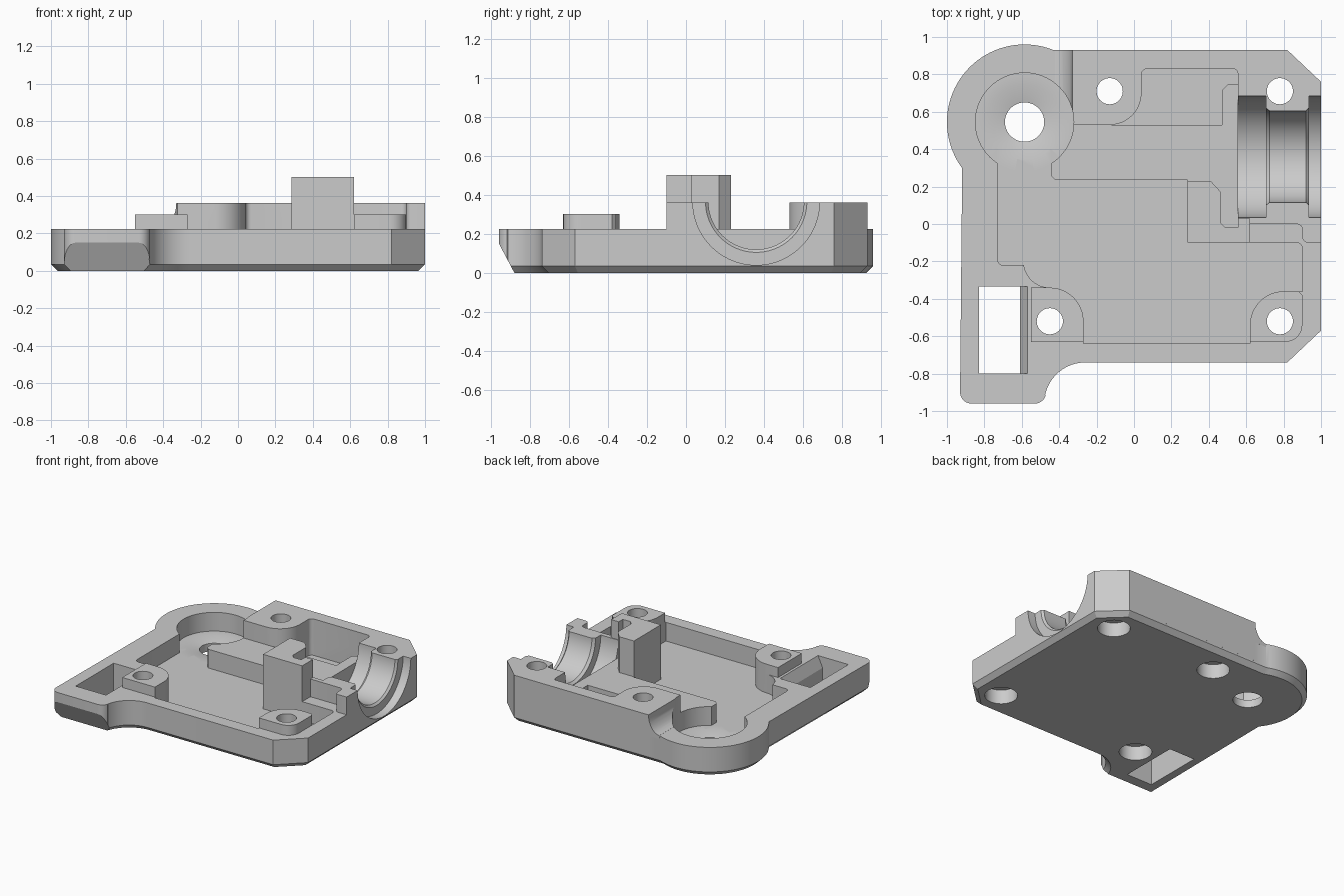
import bpy, bmesh
from math import sin, cos, radians, tau
from mathutils import Vector

cube = bpy.data.objects.get("Cube")
if cube:
    bpy.data.objects.remove(cube, do_unlink=True)

grey = bpy.data.materials.new("plain grey")
grey.use_nodes = True
colour = (0.6, 0.6, 0.6, 1)
grey.diffuse_color = colour
grey.node_tree.nodes["Principled BSDF"].inputs["Base Color"].default_value = colour


def arc(cx, cy, r, start, end, n=12, stretch=1):
    angles = [radians(start + (end - start) * i / n) for i in range(n + 1)]
    return [(cx + r * cos(a), cy + r * stretch * sin(a)) for a in angles]


def inset(outline, d):
    """Move a counter-clockwise outline inwards by d with mitred corners."""
    result = []
    for i, point in enumerate(outline):
        p = Vector(point)
        before = (p - Vector(outline[i - 1])).normalized()
        after = (Vector(outline[(i + 1) % len(outline)]) - p).normalized()
        n1, n2 = Vector((-before.y, before.x)), Vector((-after.y, after.x))
        result.append(tuple(p + (n1 + n2) * (d / (1 + n1.dot(n2)))))
    return result


def loft(name, rings):
    """Closed solid skinned through rings of equal point count."""
    bm = bmesh.new()
    loops = [[bm.verts.new(co) for co in ring] for ring in rings]
    bm.faces.new(loops[0])
    bm.faces.new(loops[-1])
    for p, q in zip(loops, loops[1:]):
        for i in range(len(p)):
            j = (i + 1) % len(p)
            bm.faces.new((p[i], p[j], q[j], q[i]))
    bm.normal_update()
    bmesh.ops.recalc_face_normals(bm, faces=bm.faces)
    mesh = bpy.data.meshes.new(name)
    bm.to_mesh(mesh)
    bm.free()
    mesh.materials.append(grey)
    obj = bpy.data.objects.new(name, mesh)
    bpy.context.scene.collection.objects.link(obj)
    return obj


def prism(name, outline, lo, hi, axis="z"):
    """Extrude a 2D outline along an axis."""
    place = {"x": lambda a, b, h: (h, a, b),
             "y": lambda a, b, h: (a, h, b),
             "z": lambda a, b, h: (a, b, h)}[axis]
    return loft(name, [[place(a, b, h) for a, b in outline] for h in (lo, hi)])


def lathe(name, profile, centre, axis="z", n=64):
    """Solid of revolution from (radius, height) pairs."""
    rings = []
    for r, h in profile:
        circle = [(r * cos(tau * i / n), r * sin(tau * i / n)) for i in range(n)]
        rings.append([Vector((a, b, h) if axis == "z" else (h, a, b)) + Vector(centre)
                      for a, b in circle])
    return loft(name, rings)


def combine(target, other, operation):
    """Boolean with the first solver that returns a full-width body."""
    mod = target.modifiers.new(operation.lower(), "BOOLEAN")
    mod.operation, mod.object = operation, other
    for solver in ("EXACT", "MANIFOLD", "FLOAT"):
        mod.solver = solver
        bpy.context.view_layer.update()
        graph = bpy.context.evaluated_depsgraph_get()
        mesh = bpy.data.meshes.new_from_object(target.evaluated_get(graph))
        xs = [v.co.x for v in mesh.vertices]
        if xs and max(xs) - min(xs) > 1.9:
            target.data = mesh
            break
    target.modifiers.remove(mod)
    bpy.data.objects.remove(other, do_unlink=True)


TOP, DECK, FLOOR, ROOT = 0.225, 0.362, 0.08, 0.05
PIVOT = (-0.585, 0.545)

# Tray body with a round rear lug, a square front lug and a chamfered underside
body = ([(1, -0.57), (1, 0.76), (0.82, 0.93)]
        + arc(*PIVOT, 0.415, 68, 216.5, 40)
        + arc(-0.87, -0.9, 0.06, 180, 270, 6)
        + arc(-0.53, -0.9, 0.06, 270, 342, 6)
        + arc(-0.26, -0.96, 0.22, 168, 90)
        + [(0.82, -0.74)])
tray = loft("housing_tray", [[(x, y, z) for x, y in ring] for ring, z in
                             ((inset(body, 0.035), 0), (body, 0.035), (body, TOP))])

# Main pocket, wrapping around the screw bosses
pocket = ([(-0.73, 0.4)] + arc(-0.7, -0.19, 0.03, 180, 270, 4)
          + arc(-0.45, -0.2, 0.14, 188, 270)
          + arc(-0.45, -0.52, 0.18, 90, 0)
          + [(-0.27, -0.64), (0.62, -0.64)]
          + arc(0.8, -0.54, 0.18, 180, 90)
          + [(0.9, -0.36)] + arc(0.87, -0.13, 0.03, 0, 90, 4)
          + [(0.555, -0.1), (0.555, 0.83)]
          + arc(0.07, 0.8, 0.03, 90, 180, 4)
          + arc(-0.13, 0.7, 0.17, 0, -90)
          + [(-0.33, 0.53), (-0.33, 0.4)])
combine(tray, prism("pocket", pocket, FLOOR, 1), "DIFFERENCE")

# Raised rear deck joined to the bearing cheeks
deck = ([(1, -0.1), (1, 0.76), (0.82, 0.93), (-0.33, 0.93), (-0.33, 0.53)]
        + arc(-0.13, 0.7, 0.17, -90, 0)
        + arc(0.07, 0.8, 0.03, 180, 90, 4)
        + arc(0.53, 0.805, 0.025, 90, 0, 4)
        + [(0.555, 0), (0.62, 0)]
        + arc(0.87, -0.03, 0.03, 90, 0, 4)
        + arc(0.93, -0.07, 0.03, 180, 270, 4))
# Curved step from the deck down to the round lug
step = [(-0.3, 0.2), (-0.3, DECK)] \
    + arc(-0.43, DECK, 0.1, 0, -85, 10, (DECK - TOP) / 0.1) + [(-0.43, 0.2)]
# Low plateau crossing the pocket
plateau = [(0.285, -0.1), (0.56, -0.1), (0.56, 0.745), (0.5, 0.745),
           (0.47, 0.715), (0.47, 0.53), (-0.445, 0.53), (-0.445, 0.26),
           (-0.42, 0.235), (0.285, 0.235)]
# Tall stop block with a notch
block = [(0.285, -0.1), (0.62, -0.1), (0.62, 0.03), (0.555, 0.03),
         (0.555, -0.02), (0.49, -0.02), (0.465, 0.005), (0.465, 0.17),
         (0.41, 0.23), (0.285, 0.23)]
# Front screw bosses
left_boss = [(-0.55, -0.63), (-0.27, -0.63)] + arc(-0.45, -0.52, 0.18, 0, 90) \
    + [(-0.55, -0.34)]
right_boss = [(0.62, -0.63)] + arc(0.81, -0.54, 0.09, -90, 0, 8) \
    + [(0.9, -0.38), (0.88, -0.36)] + arc(0.8, -0.54, 0.18, 90, 180)

for part in (prism("rear_deck", deck, ROOT, DECK),
             prism("deck_step", step, 0.53, 0.93, "y"),
             prism("plateau", plateau, ROOT, TOP),
             prism("stop_block", block, ROOT, 0.502),
             prism("left_boss", left_boss, ROOT, 0.302),
             prism("right_boss", right_boss, ROOT, 0.302)):
    combine(tray, part, "UNION")

# Stepped half-round bearing seat
seat = [(0.325, 0.555), (0.325, 0.705), (0.26, 0.705), (0.245, 0.725),
        (0.245, 0.92), (0.26, 0.935), (0.325, 0.935), (0.325, 1.1)]
combine(tray, lathe("bearing_seat", seat, (0, 0.36, 0.365), "x", 96), "DIFFERENCE")

# Dished recess and through hole in the rear lug
recess = [(0.105, -0.1), (0.105, 0.06), (0.2, FLOOR), (0.263, FLOOR), (0.263, 1)]
combine(tray, lathe("pivot_recess", recess, (*PIVOT, 0)), "DIFFERENCE")

# Counterbored screw holes
for x, y in ((-0.13, 0.71), (0.78, 0.71), (-0.45, -0.52), (0.78, -0.52)):
    hole = [(0.115, -0.1), (0.115, 0.11), (0.07, 0.11), (0.07, 1)]
    combine(tray, lathe("screw_hole", hole, (x, y, 0), n=40), "DIFFERENCE")

# Rectangular slot with a bevelled ledge, and the undercut front lug
slot = [(-0.83, -0.1), (-0.61, -0.1), (-0.61, 0.14), (-0.57, TOP), (-0.57, 0.5),
        (-0.83, 0.5)]
combine(tray, prism("slot", slot, -0.8, -0.335, "y"), "DIFFERENCE")
undercut = [(-0.965, 0.16), (-0.87, -0.02), (-1.2, -0.02), (-1.2, 0.16)]
combine(tray, prism("undercut", undercut, -1.2, -0.3, "x"), "DIFFERENCE")

bpy.ops.object.select_all(action="DESELECT")
tray.select_set(True)
bpy.context.view_layer.objects.active = tray
bpy.ops.object.shade_smooth_by_angle(angle=radians(25))
